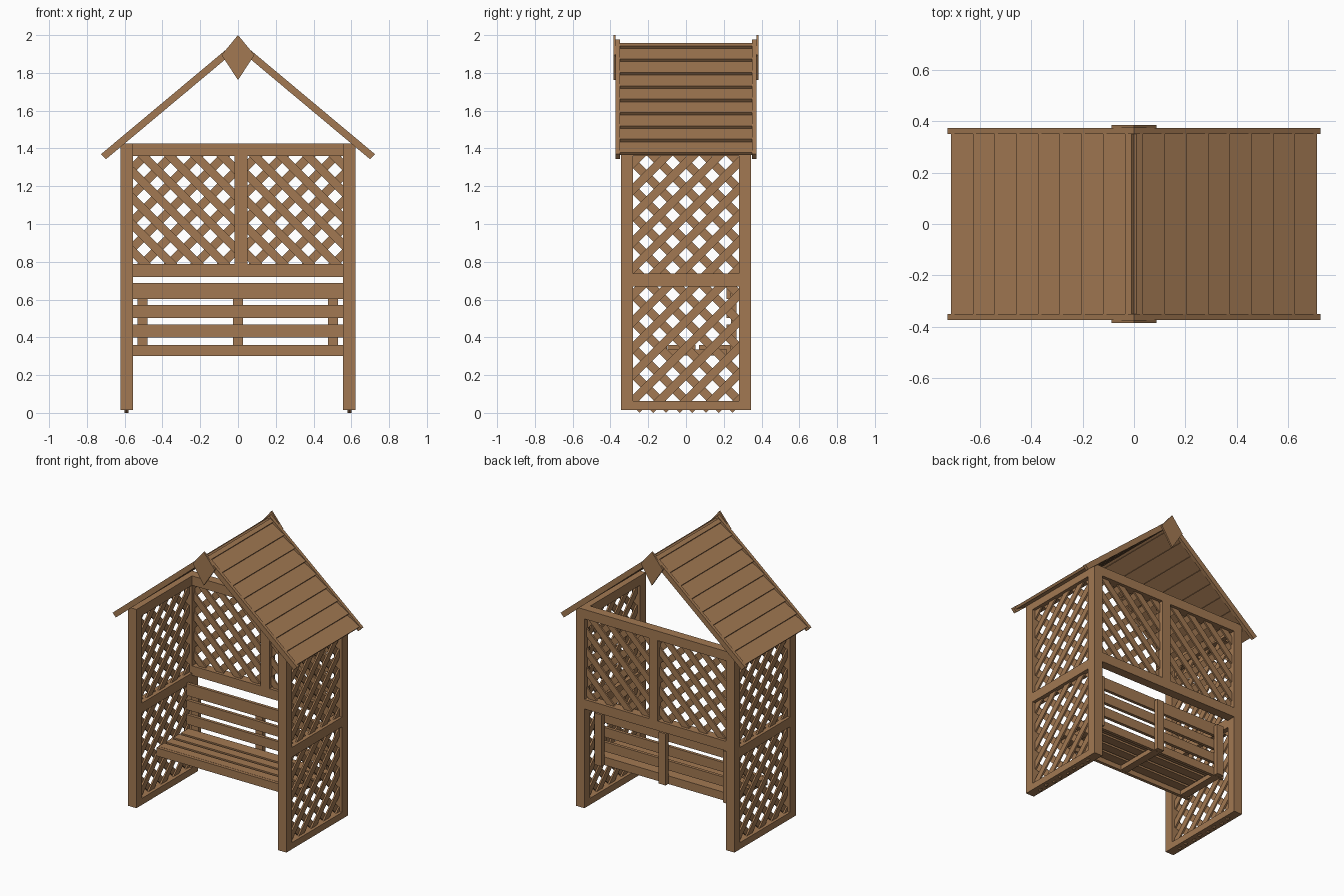
import bpy, bmesh, math

if "Cube" in bpy.data.objects:
    bpy.data.objects.remove(bpy.data.objects["Cube"])

wood = bpy.data.materials.new("warm brown wood")
wood.diffuse_color = (0.36, 0.19, 0.085, 1)
wood.use_nodes = True
wood.node_tree.nodes["Principled BSDF"].inputs["Base Color"].default_value = wood.diffuse_color


def add_prism(bm, pts, place, w0, w1):
    """Extrude a 2D outline between depths w0 and w1; place maps (u, v, w) to 3D."""
    lo = [bm.verts.new(place(u, v, w0)) for u, v in pts]
    hi = [bm.verts.new(place(u, v, w1)) for u, v in pts]
    bm.faces.new(lo)
    bm.faces.new(hi[::-1])
    n = len(pts)
    for i in range(n):
        j = (i + 1) % n
        bm.faces.new((lo[j], lo[i], hi[i], hi[j]))


def finish(name, bm):
    bmesh.ops.recalc_face_normals(bm, faces=bm.faces)
    me = bpy.data.meshes.new(name)
    bm.to_mesh(me)
    bm.free()
    me.materials.append(wood)
    ob = bpy.data.objects.new(name, me)
    bpy.context.collection.objects.link(ob)
    return ob


def front_plane(u, v, w):
    return (u, w, v)


def side_plane(u, v, w):
    return (w, u, v)


def prism(name, pts, w0, w1, place=front_plane):
    bm = bmesh.new()
    add_prism(bm, pts, place, w0, w1)
    return finish(name, bm)


def box(name, x0, x1, y0, y1, z0, z1):
    return prism(name, [(x0, z0), (x1, z0), (x1, z1), (x0, z1)], y0, y1)


def lattice(name, u0, u1, v0, v1, w, place, pitch=0.14, half=0.0225, t=0.011):
    """Two crossing layers of diagonal laths clipped to a rectangle."""
    bm = bmesh.new()
    uc, vc = (u0 + u1) / 2, (v0 + v1) / 2
    o = half * math.sqrt(0.5)
    for s in (1, -1):
        for k in range(-20, 21):
            c = vc + (k + 0.5) * pitch               # v = s * (u - uc) + c
            ends = sorted((uc + s * (v0 - c), uc + s * (v1 - c)))
            a, b = max(u0, ends[0]), min(u1, ends[1])
            if b - a < 0.02:
                continue
            va, vb = s * (a - uc) + c, s * (b - uc) + c
            pts = [(a + s * o, va - o), (b + s * o, vb - o),
                   (b - s * o, vb + o), (a - s * o, va + o)]
            add_prism(bm, pts, place, w, w + s * t)
    finish(name, bm)


# Posts and side frames with trellis
for s, side in ((-1, "left"), (1, "right")):
    x0, x1 = sorted((s * 0.557, s * 0.622))
    box(f"{side}_front_post", x0, x1, -0.345, -0.28, 0.015, 1.427)
    box(f"{side}_back_post", x0, x1, 0.28, 0.345, 0.015, 1.427)
    for label, z0, z1 in (("bottom", 0.015, 0.062), ("middle", 0.67, 0.738), ("top", 1.36, 1.427)):
        box(f"{side}_{label}_rail", x0, x1, -0.28, 0.28, z0, z1)
    lattice(f"{side}_trellis", -0.295, 0.295, 0.016, 1.375, s * 0.59, side_plane)

# Back frame with two trellis panels
box("back_top_beam", -0.557, 0.557, 0.28, 0.345, 1.36, 1.427)
box("back_lower_beam", -0.557, 0.557, 0.28, 0.345, 0.72, 0.788)
box("back_centre_post", -0.018, 0.05, 0.28, 0.345, 0.788, 1.36)
lattice("back_left_trellis", -0.57, -0.005, 0.775, 1.375, 0.312, front_plane)
lattice("back_right_trellis", 0.037, 0.57, 0.775, 1.375, 0.312, front_plane)

# Bench: seat slats, apron, bearers, backrest
for i in range(4):
    y = -0.098 + i * 0.083
    box(f"seat_slat_{i + 1}", -0.557, 0.557, y, y + 0.065, 0.335, 0.36)
box("seat_apron", -0.557, 0.557, -0.122, -0.1, 0.302, 0.36)
box("seat_back_rail", -0.557, 0.557, 0.215, 0.237, 0.302, 0.36)
for i, x in enumerate((-0.505, 0.0, 0.503)):
    box(f"seat_bearer_{i + 1}", x - 0.027, x + 0.027, -0.1, 0.237, 0.303, 0.335)
    box(f"backrest_support_{i + 1}", x - 0.027, x + 0.027, 0.237, 0.268, 0.303, 0.67)
for i, (z0, z1) in enumerate(((0.40, 0.467), (0.502, 0.57), (0.603, 0.688))):
    box(f"backrest_slat_{i + 1}", -0.557, 0.557, 0.215, 0.237, z0, z1)

# Roof: lapped boards on each slope
APEX, ANG = 1.976, math.atan(0.836)
CA, SA = math.cos(ANG), math.sin(ANG)
STEP, LAP = 0.0845 / CA, 0.018


def slope(s, a, n):
    """Point a down the slope and n off it, on side s."""
    return (s * (a * CA + n * SA), APEX - a * SA + n * CA)


for s, side in ((-1, "left"), (1, "right")):
    for i in range(9):
        a1 = 0.037 / CA + i * STEP
        a0 = max(a1 - STEP, 0.018)
        n1 = -0.002
        n0 = n1 - LAP * (a1 - a0) / STEP
        pts = [slope(s, a0, n0), slope(s, a1, n1), slope(s, a1, n1 - LAP), slope(s, a0, n0 - LAP)]
        prism(f"{side}_roof_board_{i + 1}", pts, -0.35, 0.35)

# Barge boards and kite-shaped finials on both gables
for s, end in ((-1, "front"), (1, "back")):
    for m, side in ((-1, "left"), (1, "right")):
        pts = [(0, APEX), (m * 0.725, 1.370), (m * 0.699, 1.343), (0, APEX - 0.048)]
        prism(f"{end}_{side}_barge_board", pts, s * 0.35, s * 0.373)
    kite = [(0, 2.0), (0.087, 1.895), (0, 1.762), (-0.087, 1.895)]
    prism(f"{end}_finial", kite, s * 0.373, s * 0.385)
